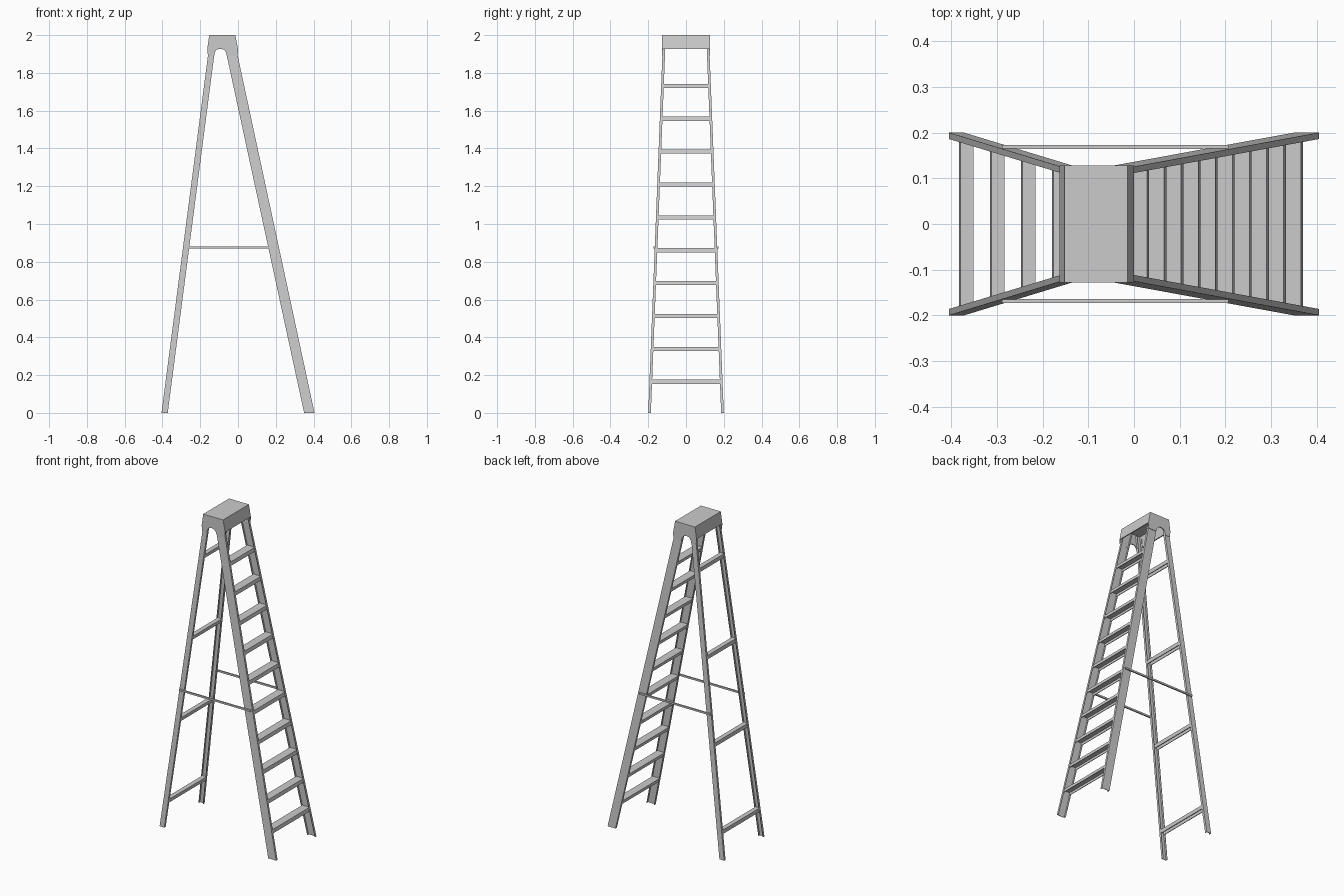
import bpy, bmesh

if "Cube" in bpy.data.objects:
    bpy.data.objects.remove(bpy.data.objects["Cube"])


def make_obj(name, verts, faces):
    me = bpy.data.meshes.new(name)
    me.from_pydata(verts, [], faces)
    bm = bmesh.new()
    bm.from_mesh(me)
    bmesh.ops.recalc_face_normals(bm, faces=bm.faces)
    bm.to_mesh(me)
    bm.free()
    ob = bpy.data.objects.new(name, me)
    bpy.context.scene.collection.objects.link(ob)
    return ob


def loft(name, a, b):
    """Closed prism between two matching loops of points."""
    n = len(a)
    faces = [(i, (i + 1) % n, n + (i + 1) % n, n + i) for i in range(n)]
    faces += [tuple(range(n))[::-1], tuple(range(n, 2 * n))]
    return make_obj(name, list(a) + list(b), faces)


def extrude_y(name, profile, y0, y1):
    return loft(name, [(x, y0, z) for x, z in profile], [(x, y1, z) for x, z in profile])


# Lines followed by the rails at height z
def front_x(z):
    return 0.350 - 0.2165 * z, 0.405 - 0.215 * z


def rear_x(z):
    return -0.405 + 0.130 * z, -0.372 + 0.130 * z


def side_y(z):
    return 0.200 - 0.0395 * z


WALL = 0.003
FLANGE = 0.014
RAIL_TOP = 1.985


# Channel rails, open towards the inside
def rail(name, span, s):
    def section(z):
        x0, x1 = span(z)
        y = side_y(z)
        pts = [(x0, y), (x1, y), (x1, y - FLANGE), (x1 - WALL, y - FLANGE),
               (x1 - WALL, y - WALL), (x0 + WALL, y - WALL),
               (x0 + WALL, y - FLANGE), (x0, y - FLANGE)]
        return [(px, s * py, z) for px, py in pts]
    loft(name, section(0), section(RAIL_TOP))


# Treads shaped as upside-down channels leaning with the rail
def tread(name, span, z, h):
    t, b = z + h / 2, z - h / 2
    m = t - 0.004
    inset = 0.002

    def edge(zz, off):
        x0, x1 = span(zz)
        return x0 + inset + off, x1 - inset - off
    prof = [(edge(t, 0)[0], t), (edge(t, 0)[1], t), (edge(b, 0)[1], b),
            (edge(b, 0.004)[1], b), (edge(m, 0.004)[1], m),
            (edge(m, 0.004)[0], m), (edge(b, 0.004)[0], b), (edge(b, 0)[0], b)]
    y = side_y(z) - 0.004
    extrude_y(name, prof, -y, y)


for s, side in ((-1, "near"), (1, "far")):
    rail("front_rail_" + side, front_x, s)
    rail("rear_rail_" + side, rear_x, s)
    # Spreader bar on the outside of the rails
    extrude_y("spreader_" + side, [(-0.289, 0.870), (0.207, 0.870), (0.207, 0.881), (-0.289, 0.881)],
              s * 0.1645, s * 0.173)

# Steps at the front, every third height also has a rear rung
for i in range(10):
    z = 0.165 + 0.174 * i
    tread(f"step_{i + 1}", front_x, z, 0.022)
    if i % 3 == 0:
        tread(f"rear_rung_{i // 3 + 1}", rear_x, z, 0.022)

# Top cap: plate, front and back skirts, arched side panels
extrude_y("cap_top", [(-0.152, 2.0), (-0.014, 2.0), (-0.013, 1.994), (-0.153, 1.994)], -0.128, 0.128)
extrude_y("cap_front_skirt", [(-0.014, 2.0), (0.0, 1.926), (-0.006, 1.926), (-0.020, 2.0)], -0.128, 0.128)
extrude_y("cap_back_skirt", [(-0.152, 2.0), (-0.163, 1.926), (-0.157, 1.926), (-0.146, 2.0)], -0.128, 0.128)
panel = [(-0.152, 2.0), (-0.014, 2.0), (0.0, 1.926), (-0.002, 1.890), (-0.056, 1.890),
         (-0.064, 1.910), (-0.074, 1.922), (-0.088, 1.927), (-0.102, 1.927),
         (-0.114, 1.922), (-0.122, 1.910), (-0.126, 1.890), (-0.159, 1.890), (-0.163, 1.926)]
for s, side in ((-1, "near"), (1, "far")):
    extrude_y("cap_side_" + side, panel, s * 0.122, s * 0.128)
